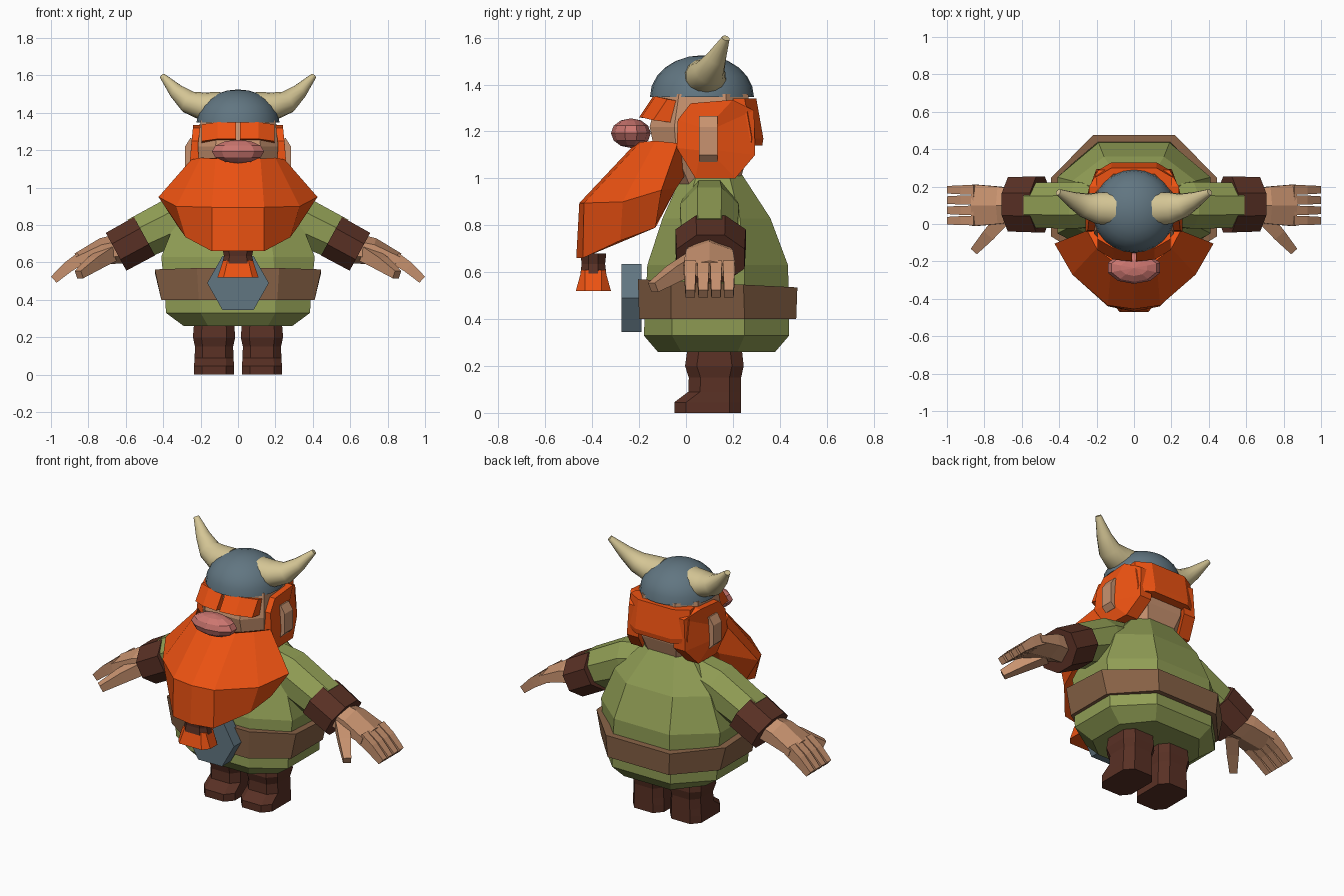
import bpy, bmesh
from math import pi, cos, sin
from mathutils import Vector

if "Cube" in bpy.data.objects:
    bpy.data.objects.remove(bpy.data.objects["Cube"])

COL = dict(green=(.28, .34, .09), orange=(.85, .085, .006), brown=(.10, .03, .018),
           tan=(.24, .12, .06), skin=(.58, .29, .16), steel=(.12, .18, .22),
           pink=(.60, .18, .16), horn=(.66, .56, .30))
MATS = {}
for key, c in COL.items():
    MATS[key] = bpy.data.materials.new(key)
    MATS[key].diffuse_color = (*c, 1)


def finish(bm, name, mat, mirror=False, smooth=False):
    bmesh.ops.recalc_face_normals(bm, faces=bm.faces)
    me = bpy.data.meshes.new(name)
    bm.to_mesh(me)
    bm.free()
    ob = bpy.data.objects.new(name, me)
    bpy.context.collection.objects.link(ob)
    me.materials.append(MATS[mat])
    if mirror:
        ob.modifiers.new("Mirror", 'MIRROR')
    if smooth:
        bpy.ops.object.select_all(action='DESELECT')
        ob.select_set(True)
        bpy.context.view_layer.objects.active = ob
        bpy.ops.object.shade_smooth_by_angle()
    return ob


def loft(name, mat, rings, cyclic=False, **kw):
    bm = bmesh.new()
    vs = [[bm.verts.new(p) for p in r] for r in rings]
    n = len(vs[0])
    pairs = list(zip(vs, vs[1:])) + ([(vs[-1], vs[0])] if cyclic else [])
    for a, b in pairs:
        for i in range(n):
            j = (i + 1) % n
            bm.faces.new((a[i], a[j], b[j], b[i]))
    if not cyclic:
        bm.faces.new(vs[0])
        bm.faces.new(vs[-1])
    return finish(bm, name, mat, **kw)


def sym(pts):
    """Close a right-hand outline with its mirror image."""
    return pts + [(-x, y, z) for x, y, z in reversed(pts) if x > 0]


def octagon(z, hw, f, yf, ysf, ysb, yb, cx=0, zb=None):
    zb = z if zb is None else zb
    half = [(f, yf), (hw, ysf), (hw, ysb), (f, yb)]
    t = lambda y: z + (zb - z) * (y - yf) / (yb - yf)
    return [(x + cx, y, zz) for x, y, zz in sym([(x, y, t(y)) for x, y in half])]


def tube(name, mat, path, n=8, **kw):
    """Path items: (point, half width across, half height)."""
    pts = [Vector(p[0]) for p in path]
    rings = []
    for i, (p, a, b) in enumerate(path):
        d = (pts[min(i + 1, len(pts) - 1)] - pts[max(i - 1, 0)]).normalized()
        side = Vector((0, 0, 1)).cross(d)
        side = side.normalized() if side.length > .05 else Vector((1, 0, 0))
        up = d.cross(side)
        k = 1 / cos(pi / n)
        rings.append([pts[i] + side * a * k * cos(2 * pi * (j + .5) / n)
                      + up * b * k * sin(2 * pi * (j + .5) / n) for j in range(n)])
    return loft(name, mat, rings, **kw)


def ball(name, mat, loc, size, u, v, half=False, **kw):
    bm = bmesh.new()
    bmesh.ops.create_uvsphere(bm, u_segments=u, v_segments=v, radius=1)
    if half:
        cut = bmesh.ops.bisect_plane(bm, geom=bm.verts[:] + bm.edges[:] + bm.faces[:],
                                     plane_co=(0, 0, 0), plane_no=(0, 0, -1), clear_outer=True)
        bmesh.ops.holes_fill(bm, edges=[e for e in bm.edges if e.is_boundary])
    for w in bm.verts:
        w.co = Vector(loc) + w.co * Vector(size)
    return finish(bm, name, mat, **kw)


# Tunic and belt
loft("tunic", "green", [
    octagon(.26, .29, .16, -.12, -.02, .22, .38),
    octagon(.33, .385, .20, -.18, -.06, .25, .44),
    octagon(.42, .39, .20, -.175, -.06, .25, .44),
    octagon(.63, .41, .19, -.165, -.05, .25, .435),
    octagon(.83, .33, .16, -.10, -.01, .23, .36),
    octagon(1.03, .15, .08, -.01, .05, .18, .23)])
loft("belt", "tan", [
    octagon(.40, .41, .21, -.20, -.065, .25, .47),
    octagon(.57, .445, .22, -.205, -.065, .245, .475, zb=.535)])

# Hexagonal buckle
loft("buckle", "steel", [[(.165 * cos(i * pi / 3), y, .49 + .168 * sin(i * pi / 3))
                          for i in range(6)] for y in (-.275, -.19)])

# Boots
loft("boot", "brown", [
    octagon(z, hw, hw * .6, yf, yf + .05, yb - .05, yb, cx=.128)
    for z, hw, yf, yb in [(0, .107, -.05, .235), (.045, .107, -.05, .235), (.09, .104, .01, .235),
                          (.15, .102, .012, .235), (.20, .113, -.004, .246), (.30, .105, .01, .235)]],
    mirror=True)

# Arms: sleeve, cuff, palm, fingers, thumb
tube("sleeve", "green", [((.08, .10, .90), .10, .11), ((.30, .10, .84), .125, .13),
                         ((.54, .10, .725), .12, .115)], mirror=True)
tube("cuff", "brown", [((.50, .105, .74), .15, .117), ((.652, .105, .657), .145, .115)], mirror=True)
tube("palm", "skin", [((.62, .10, .675), .085, .07), ((.72, .10, .66), .10, .062),
                      ((.86, .10, .61), .112, .035)], n=6, mirror=True)
for i in range(4):
    y = .018 + .055 * i
    tube("finger_%d" % (i + 1), "skin", [((.84, y, .622), .025, .034), ((.91, y, .575), .024, .03),
                                         ((.985, y, .508), .02, .022)], n=4, mirror=True)
tube("thumb", "skin", [((.69, .04, .645), .04, .04), ((.77, -.05, .595), .034, .034),
                       ((.85, -.14, .535), .022, .022)], n=4, mirror=True)

# Head, nose and ears
loft("head", "skin", [
    octagon(.96, .15, .08, -.04, .02, .17, .22),
    octagon(1.10, .205, .12, -.13, -.04, .17, .265),
    octagon(1.22, .215, .12, -.155, -.05, .18, .28),
    octagon(1.36, .20, .11, -.12, -.03, .17, .265)])
ball("nose", "pink", (0, -.235, 1.193), (.147, .085, .063), 10, 6)
loft("ear", "skin", [[(x, y, z) for y, z in ((.055, a), (.135, a), (.135, b), (.055, b))]
                     for x, a, b in ((.19, 1.09, 1.25), (.255, 1.07, 1.265), (.283, 1.10, 1.22))],
     mirror=True)

# Hair: side panels with a hole for the ear, and a band round the back
outer = [(-.04, 1.13), (-.035, 1.25), (.02, 1.32), (.20, 1.335),
         (.29, 1.29), (.295, 1.10), (.21, 1.0), (.04, 1.0)]
inner = [(.055, 1.12), (.055, 1.22), (.055, 1.265), (.135, 1.265),
         (.135, 1.22), (.135, 1.12), (.135, 1.08), (.055, 1.08)]


def hair_x(y, z):
    return .258 - max(0, y - .2) * .6 - max(0, z - 1.15) * .1 - max(0, 1.1 - z) * .2


loft("side_hair", "orange", [
    [(hair_x(y, z) - .08, y, z) for y, z in outer], [(hair_x(y, z), y, z) for y, z in outer],
    [(hair_x(y, z), y, z) for y, z in inner], [(hair_x(y, z) - .08, y, z) for y, z in inner]],
    cyclic=True, mirror=True)
loft("back_hair", "orange", [
    sym([(.14, .20, z), (.20, .20, z), (.205, y - .05, z), (.12, y, z)])
    for z, y in ((1.14, .325), (1.17, .33), (1.34, .30))])

# Eyebrows
loft("eyebrow", "orange", [
    [(x, y + dy, z + dz) for y, z in ((-.20, 1.26), (-.14, 1.35), (-.08, 1.34), (-.12, 1.25))]
    for x, dy, dz in ((.01, 0, 0), (.11, .01, 0), (.195, .06, -.012))], mirror=True)

# Beard wedge with its tied tuft
loft("beard", "orange", [
    sym([(0, -.21, 1.155), (.12, -.195, 1.155), (.20, -.13, 1.16), (.25, -.035, 1.15), (.15, .0, 1.02)]),
    sym([(0, -.455, .895), (.14, -.435, .895), (.33, -.27, .90), (.425, -.105, .95), (.20, -.04, .96)]),
    sym([(0, -.468, .66), (.14, -.44, .66), (.28, -.28, .735), (.32, -.13, .79), (.15, -.13, .80)])])
loft("beard_tie", "brown", [octagon(z, w, w * .6, -.395 - d, -.415, -.375, -.395 + d)
                            for z, w, d in ((.595, .085, .055), (.635, .075, .05), (.68, .085, .055))])
loft("beard_tuft", "orange", [octagon(z, w, w * .7, -.395 - d, -.43, -.36, -.395 + d)
                              for z, w, d in ((.52, .11, .075), (.61, .08, .05))])

# Helmet and horns
ball("helmet", "steel", (0, .068, 1.347), (.222, .222, .178), 24, 12, half=True, smooth=True)
tube("horn", "horn", [((.10, .08, 1.43), .09, .08), ((.19, .085, 1.435), .085, .073),
                      ((.265, .10, 1.458), .064, .06), ((.33, .13, 1.515), .042, .04),
                      ((.405, .17, 1.598), .017, .015)], n=14, mirror=True, smooth=True)

for m in bpy.data.materials:
    if m.users and not m.is_grease_pencil:
        m.use_nodes = True
        m.node_tree.nodes["Principled BSDF"].inputs["Base Color"].default_value = m.diffuse_color
